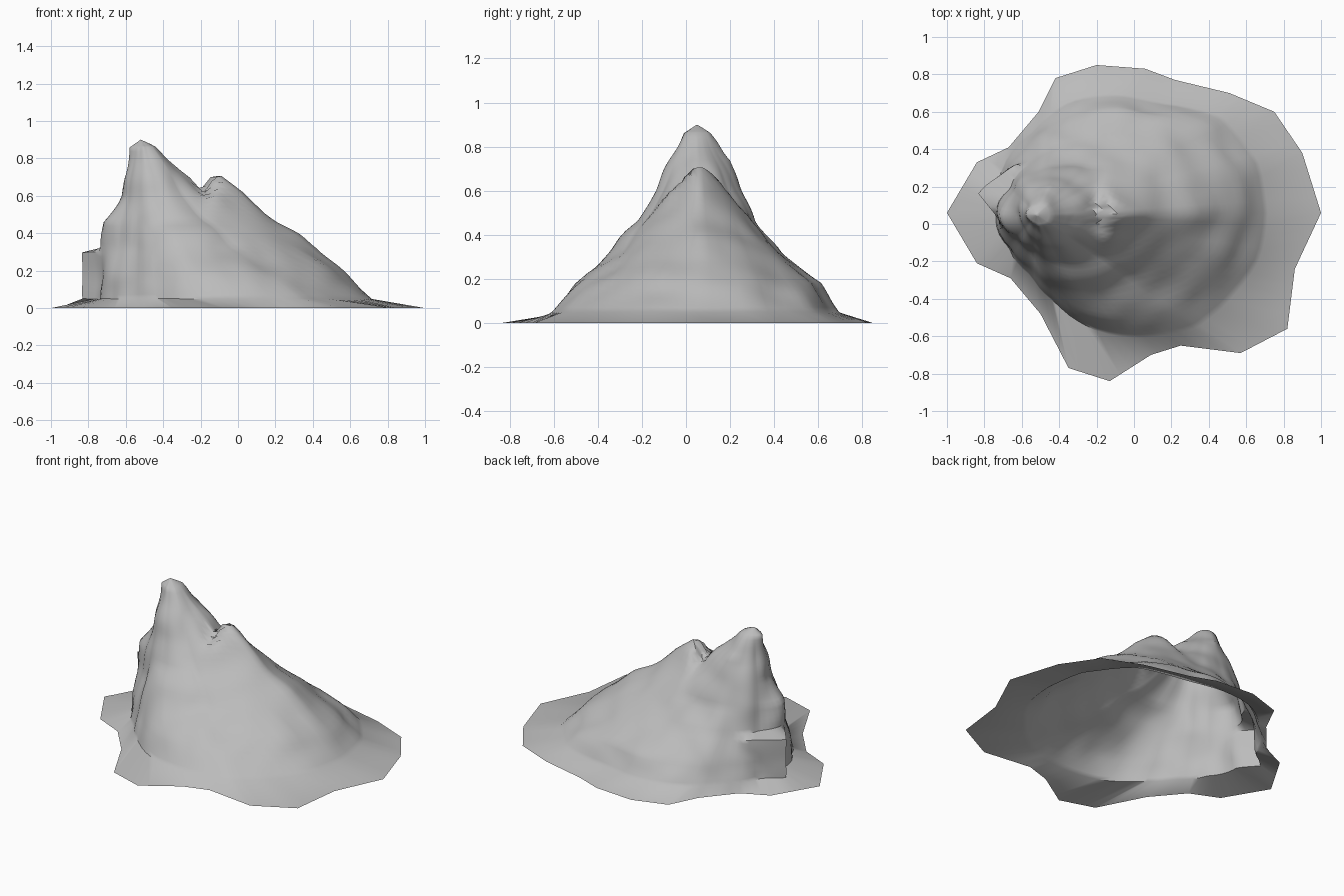
import bpy, bmesh, math
from mathutils import Vector, noise

cube = bpy.data.objects.get("Cube")
if cube:
    bpy.data.objects.remove(cube, do_unlink=True)

# One stone colour
stone = bpy.data.materials.new("grey_stone")
stone.use_nodes = True
stone.diffuse_color = (0.5, 0.5, 0.5, 1)
stone.node_tree.nodes["Principled BSDF"].inputs["Base Color"].default_value = stone.diffuse_color

SUMMIT = Vector((-.52, .05))
SUMMIT_HEIGHT = .9
STEPS = 6

# Rim of the foot, counter-clockwise
RIM = [(1, .06), (.9, .38), (.75, .6), (.51, .7), (.22, .77), (.06, .83), (-.2, .85),
       (-.42, .78), (-.51, .6), (-.67, .41), (-.84, .33), (-1, .06), (-.84, -.21),
       (-.66, -.29), (-.5, -.48), (-.35, -.77), (-.13, -.84), (.09, -.7), (.25, -.65),
       (.57, -.69), (.82, -.56), (.86, -.24)]

# Contour levels, and their distance from the summit per compass angle
LEVELS = [.86, .74, .6, .46, .32, .18, .05]
CONTOURS = {
    -180: (.06, .08, .1, .2, .2, .21, .22),
    -130: (.05, .08, .11, .15, .18, .21, .23),
    -95: (.05, .1, .14, .18, .22, .28, .33),
    -77: (.06, .12, .18, .25, .34, .42, .49),
    -63: (.06, .13, .2, .29, .45, .6, .7),
    -34: (.07, .17, .28, .41, .6, .85, 1.06),
    -11: (.07, .19, .41, .64, .86, 1.06, 1.22),
    0: (.07, .21, .55, .73, .94, 1.1, 1.24),
    13: (.07, .2, .43, .66, .88, 1.07, 1.22),
    28: (.07, .18, .32, .5, .72, .96, 1.12),
    42: (.07, .17, .27, .38, .56, .8, .89),
    66: (.06, .17, .22, .28, .4, .58, .7),
    95: (.05, .12, .18, .23, .29, .37, .43),
    135: (.05, .08, .12, .17, .2, .24, .28),
}
CONTOURS[180] = CONTOURS[-180]
ANGLES = sorted(CONTOURS)

# Upright sides of the cliff block: facing angle and distance from the summit axis
BLOCK_SIDES = [(126, .28), (222, .156), (37, .09)]
BLOCK_HEIGHT = .31


def radii_at(angle):
    """Contour distances blended between the two nearest compass angles."""
    for a, b in zip(ANGLES, ANGLES[1:]):
        if a <= angle <= b:
            t = (angle - a) / (b - a)
            return [p + (q - p) * t for p, q in zip(CONTOURS[a], CONTOURS[b])]


def block_reach(angle):
    """Distance from the summit axis to the block's side in this direction."""
    reaches = []
    for facing, distance in BLOCK_SIDES:
        toward = math.cos(math.radians(angle - facing))
        if toward > 0:
            reaches.append(distance / toward)
    return min(reaches, default=0) if abs(angle) > 90 else 0


def bump(x, y, cx, cy, wx, wy):
    return math.exp(-((x - cx) / wx) ** 2 - ((y - cy) / wy) ** 2)


def ridge_relief(x, y):
    """Saddle on the ridge with a second peak rising abruptly behind it."""
    rise = min(max((x + .18) / .04, 0), 1)
    return (.07 * rise * bump(x, y, -.12, .07, .11, .14)
            - .06 * bump(x, y, -.19, .06, .06, .12))


def spoke(rim_point):
    """Points from the summit down to one rim point."""
    out = rim_point - SUMMIT
    angle = math.degrees(math.atan2(out.y, out.x))
    out.normalize()
    reach = block_reach(angle)
    profile = list(zip([0] + radii_at(angle), [SUMMIT_HEIGHT] + LEVELS))
    points = []
    for (r0, z0), (r1, z1) in zip(profile, profile[1:]):
        for step in range(1, STEPS + 1):
            t = step / STEPS
            r = r0 + (r1 - r0) * t
            z = z0 + (z1 - z0) * t
            if z < BLOCK_HEIGHT:
                r = max(r, reach)
            xy = SUMMIT + out * r
            z += ridge_relief(xy.x, xy.y)
            # gentle weathering
            rough = noise.noise(Vector((xy.x, xy.y, z)) * 6) * min(.02, z * .15)
            xy = xy + out * rough
            points.append((xy.x, xy.y, z + rough * .4))
    points.append((rim_point.x, rim_point.y, 0))
    return points


# Mountain shell with the block at its foot, open underneath
bm = bmesh.new()
rim = [Vector(p) for p in RIM]
spokes = []
for a, b in zip(rim, rim[1:] + rim[:1]):
    for i in range(4):
        spokes.append([bm.verts.new(p) for p in spoke(a.lerp(b, i / 4))])
top = bm.verts.new((*SUMMIT, SUMMIT_HEIGHT))
for s, n in zip(spokes, spokes[1:] + spokes[:1]):
    bm.faces.new((top, s[0], n[0]))
    for k in range(len(s) - 1):
        bm.faces.new((s[k], s[k + 1], n[k + 1], n[k]))
bmesh.ops.recalc_face_normals(bm, faces=bm.faces[:])

mesh = bpy.data.meshes.new("mountain")
bm.to_mesh(mesh)
bm.free()
mesh.materials.append(stone)
mountain = bpy.data.objects.new("mountain", mesh)
bpy.context.collection.objects.link(mountain)
bpy.ops.object.select_all(action='DESELECT')
mountain.select_set(True)
bpy.context.view_layer.objects.active = mountain
bpy.ops.object.shade_smooth_by_angle(angle=math.radians(50))
